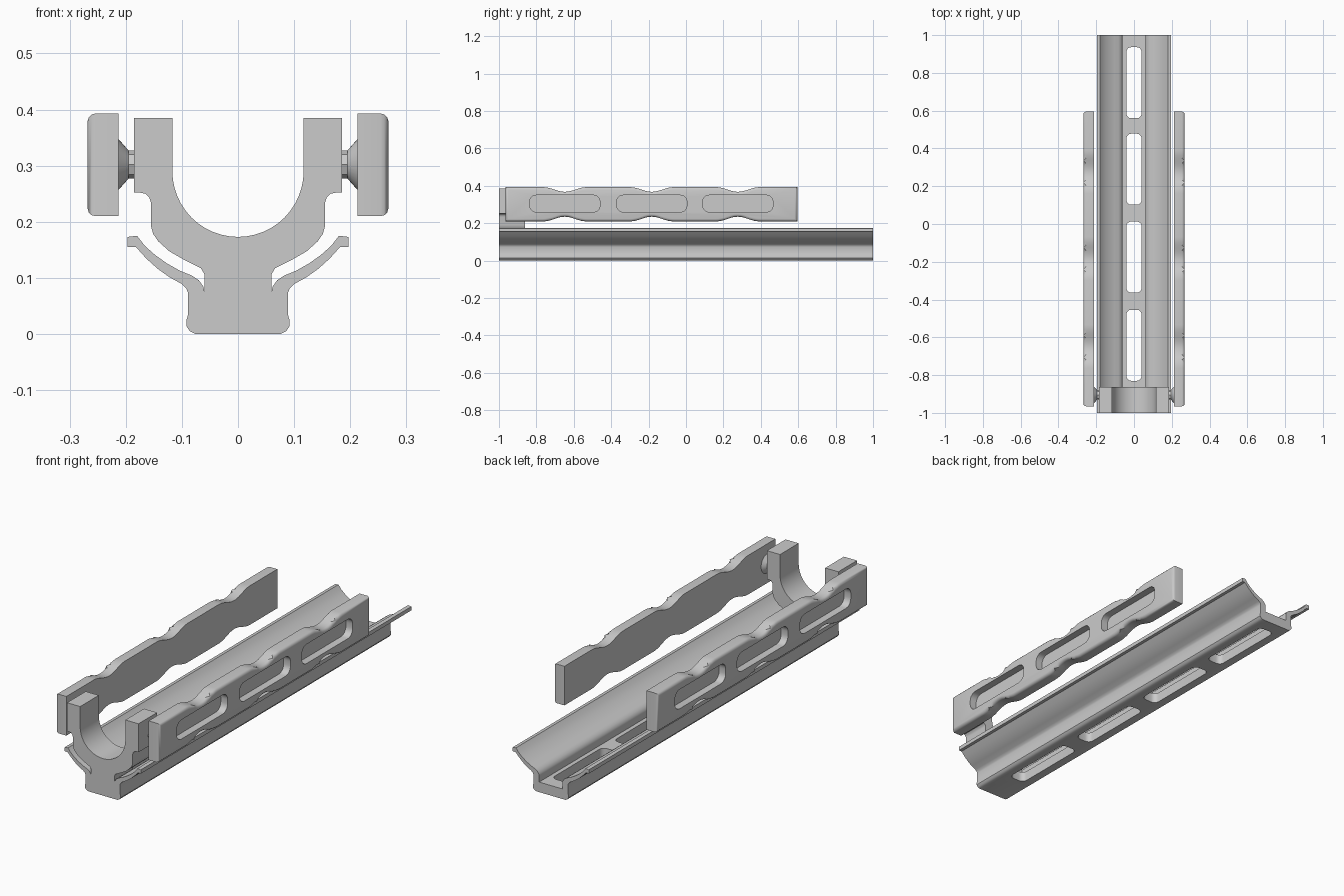
import bpy, bmesh, math
from mathutils import Matrix

cube = bpy.data.objects.get("Cube")
if cube:
    bpy.data.objects.remove(cube, do_unlink=True)

grey = bpy.data.materials.new("plain grey")
grey.use_nodes = True
COLOUR = (0.6, 0.6, 0.6, 1)
grey.diffuse_color = COLOUR
grey.node_tree.nodes["Principled BSDF"].inputs["Base Color"].default_value = COLOUR


def finish(name, bm):
    bmesh.ops.recalc_face_normals(bm, faces=bm.faces)
    mesh = bpy.data.meshes.new(name)
    bm.to_mesh(mesh)
    bm.free()
    mesh.materials.append(grey)
    obj = bpy.data.objects.new(name, mesh)
    bpy.context.collection.objects.link(obj)
    return obj


def activate(obj):
    bpy.ops.object.select_all(action='DESELECT')
    obj.select_set(True)
    bpy.context.view_layer.objects.active = obj


def smooth(obj, angle=32):
    activate(obj)
    bpy.ops.object.shade_smooth_by_angle(angle=math.radians(angle))


def extrude(points, axis, start, end):
    """Prism of a 2D outline along one axis; the outline fills the other two in order."""
    def place(p, t):
        v = list(p)
        v.insert(axis, t)
        return v
    bm = bmesh.new()
    face = bm.faces.new([bm.verts.new(place(p, start)) for p in points])
    geom = bmesh.ops.extrude_face_region(bm, geom=[face])["geom"]
    for v in geom:
        if isinstance(v, bmesh.types.BMVert):
            v.co[axis] = end
    return bm


def mirrored(half):
    """Close a half outline running from x = 0 to x = 0."""
    return half + [(-x, z) for x, z in reversed(half) if x > 0]


def rounded_rect(a0, a1, b0, b1, r, steps=5):
    pts = []
    for k, (a, b) in enumerate([(a1 - r, b1 - r), (a0 + r, b1 - r),
                                (a0 + r, b0 + r), (a1 - r, b0 + r)]):
        for i in range(steps + 1):
            t = math.pi / 2 * (k + i / steps)
            pts.append((a + r * math.cos(t), b + r * math.sin(t)))
    return pts


def cut(obj, cutters):
    for cutter in cutters:
        cutter.hide_render = True
        activate(obj)
        mod = obj.modifiers.new("slot", 'BOOLEAN')
        mod.operation, mod.solver, mod.object = 'DIFFERENCE', 'EXACT', cutter
        bpy.ops.object.modifier_apply(modifier=mod.name)
        bpy.data.objects.remove(cutter, do_unlink=True)


# Long rail with flared wings and slots through its floor
rail_half = [(0, 0), (0.076, 0), (0.086, 0.005), (0.092, 0.014), (0.092, 0.024),
             (0.089, 0.035), (0.089, 0.073), (0.092, 0.081), (0.1, 0.089),
             (0.122, 0.101), (0.143, 0.116), (0.163, 0.134), (0.182, 0.155),
             (0.197, 0.155), (0.197, 0.173), (0.18, 0.175), (0.166, 0.157),
             (0.148, 0.141), (0.127, 0.126), (0.104, 0.113), (0.082, 0.104),
             (0.07, 0.096), (0.062, 0.085), (0.06, 0.076), (0.06, 0.047), (0, 0.047)]
rail = finish("rail", extrude(mirrored(rail_half), 1, -1, 1))
cut(rail, [finish("rail_slot_cutter", extrude(
    rounded_rect(-0.04, 0.04, y - 0.188, y + 0.188, 0.025), 2, -0.1, 0.1))
    for y in (-0.642, -0.175, 0.29, 0.748)])
smooth(rail)

# U-shaped cradle standing in the front end of the rail
bowl = [(0.117 * math.cos(t), 0.29 - 0.117 * math.sin(t))
        for t in [math.pi / 2 * i / 12 for i in range(13)]]
cradle_half = [(0, 0.047), (0.06, 0.047), (0.06, 0.107), (0.066, 0.117),
               (0.092, 0.13), (0.122, 0.147), (0.142, 0.165), (0.151, 0.178),
               (0.155, 0.192), (0.155, 0.234), (0.158, 0.243), (0.165, 0.25),
               (0.175, 0.252), (0.185, 0.252), (0.185, 0.385), (0.117, 0.385)] + bowl
cradle_half[-1] = (0, cradle_half[-1][1])
cradle = finish("cradle", extrude(mirrored(cradle_half), 1, -1, -0.862))
smooth(cradle)

# Wavy side panels with blind pockets, each held by a conical pin
CENTRES = (-0.648, -0.183, 0.277)


def wavy_edge(z, direction):
    """Edge with a shallow scallop at every pocket."""
    pts = [(-0.965, z)]
    for c in CENTRES:
        for i in range(-8, 9):
            u = i / 8
            pts.append((c + 0.115 * u, z + direction * 0.0125 * (1 + math.cos(math.pi * u))))
    return pts + [(0.595, z)]


for side, label in ((1, "left"), (-1, "right")):
    outline = wavy_edge(0.21, 1) + wavy_edge(0.393, -1)[::-1]
    bm = extrude(outline, 0, side * 0.213, side * 0.268)
    rim = [e for e in bm.edges if all(abs(v.co.x) > 0.26 for v in e.verts)]
    bmesh.ops.bevel(bm, geom=rim, offset=0.014, segments=3, affect='EDGES', profile=0.5)
    panel = finish(label + "_side_panel", bm)
    cut(panel, [finish("pocket_cutter", extrude(
        rounded_rect(c - 0.188, c + 0.188, 0.26, 0.35, 0.035), 0, side * 0.233, side * 0.3))
        for c in CENTRES])
    smooth(panel)

    def turned(name, segments, r1, r2, x0, x1):
        pin = bmesh.new()
        bmesh.ops.create_cone(
            pin, cap_ends=True, segments=segments, radius1=r1, radius2=r2, depth=x1 - x0,
            matrix=Matrix.Translation((side * (x0 + x1) / 2, -0.905, 0.302))
            @ Matrix.Rotation(side * math.pi / 2, 4, 'Y'))
        smooth(finish(f"{label}_{name}", pin))

    turned("pin_shaft", 8, 0.025, 0.025, 0.18, 0.2)
    turned("pin_cone", 32, 0.025, 0.046, 0.195, 0.2135)
